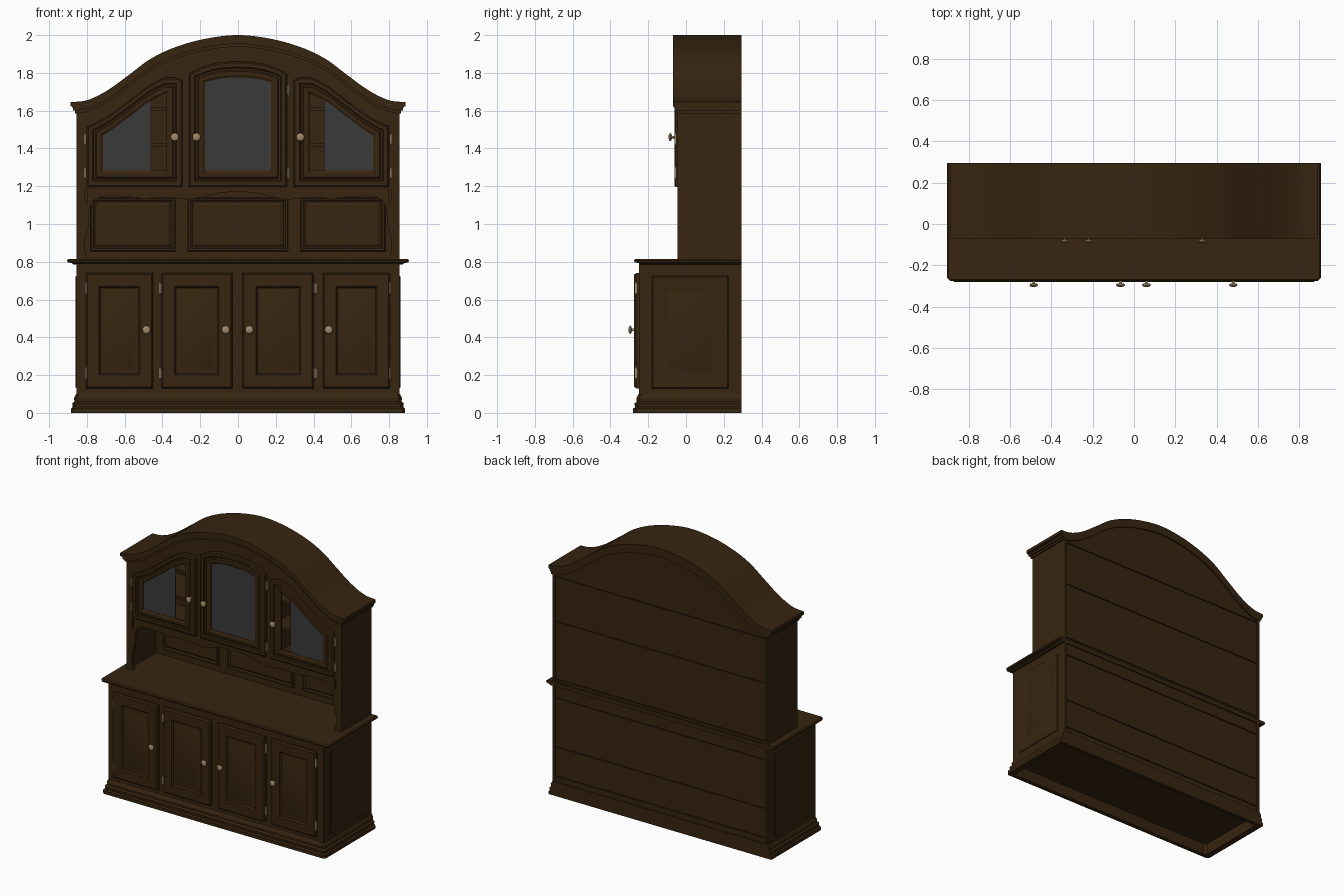
import bpy, bmesh, math
from mathutils import Vector

cube = bpy.data.objects.get("Cube")
if cube:
    bpy.data.objects.remove(cube)

def material(name, color, rough=0.6):
    m = bpy.data.materials.new(name)
    m.use_nodes = True
    m.diffuse_color = (*color, 1)
    bsdf = m.node_tree.nodes["Principled BSDF"]
    bsdf.inputs["Base Color"].default_value = (*color, 1)
    bsdf.inputs["Roughness"].default_value = rough
    return m

WOOD = material("dark wood", (0.038, 0.018, 0.005))
GLASS = material("grey glass", (0.042, 0.042, 0.042))
BRASS = material("aged brass", (0.36, 0.25, 0.14))
parts = []

def finish(name, bm, mat):
    bmesh.ops.recalc_face_normals(bm, faces=bm.faces)
    mesh = bpy.data.meshes.new(name)
    bm.to_mesh(mesh)
    bm.free()
    mesh.materials.append(mat)
    obj = bpy.data.objects.new(name, mesh)
    bpy.context.collection.objects.link(obj)
    parts.append(obj)

def loft(name, loops, mat=WOOD, ring=False):
    """Bridge closed loops in order; cap the ends, or join last to first."""
    bm = bmesh.new()
    rows = [[bm.verts.new(p) for p in loop] for loop in loops]
    n = len(rows[0])
    pairs = list(zip(rows, rows[1:])) + ([(rows[-1], rows[0])] if ring else [])
    for a, b in pairs:
        for i in range(n):
            j = (i + 1) % n
            bm.faces.new((a[i], a[j], b[j], b[i]))
    if not ring:
        bm.faces.new(rows[0])
        bm.faces.new(rows[-1])
    finish(name, bm, mat)

def ribbon(name, low, high, y0, y1, mat=WOOD):
    """Slab between two edge lines of (x, z) points, thick from y0 to y1."""
    loops = [[(a[0], y0, a[1]), (a[0], y1, a[1]), (b[0], y1, b[1]), (b[0], y0, b[1])]
             for a, b in zip(low, high)]
    loft(name, loops, mat)

def box(name, x0, x1, y0, y1, z0, z1, mat=WOOD):
    ribbon(name, [(x0, z0), (x1, z0)], [(x0, z1), (x1, z1)], y0, y1, mat)

def strip(name, low, high, x0, x1, y0, y1, n=48, mat=WOOD):
    xs = [x0 + (x1 - x0) * i / n for i in range(n + 1)]
    ribbon(name, [(x, low(x)) for x in xs], [(x, high(x)) for x in xs], y0, y1, mat)

def spline(knots):
    """Smooth even function of x through the knots."""
    def slope(i):
        a, b = knots[max(i - 1, 0)], knots[min(i + 1, len(knots) - 1)]
        return 0 if i == 0 else (b[1] - a[1]) / (b[0] - a[0])
    def f(x):
        x = min(abs(x), knots[-1][0])
        i = max(k for k in range(len(knots) - 1) if knots[k][0] <= x)
        (xa, za), (xb, zb) = knots[i], knots[i + 1]
        h = xb - xa
        t = (x - xa) / h
        return (za * (1 + 2 * t) * (1 - t) ** 2 + zb * t * t * (3 - 2 * t)
                + h * t * (1 - t) * (slope(i) * (1 - t) - slope(i + 1) * t))
    return f

def panel(name, u0, u1, v0, top, steps, place, n=1, ring=False):
    """Moulded panel: each step is (inset, depth) from the outline."""
    loops = []
    for inset, depth in steps:
        a, b = u0 + inset, u1 - inset
        us = [b + (a - b) * i / n for i in range(n + 1)]
        pts = [(a, v0 + inset), (b, v0 + inset)] + [(u, top(u) - inset) for u in us]
        loops.append([place(u, v, depth) for u, v in pts])
    loft(name, loops, ring=ring)

def turned(name, base, axis, profile, n=12):
    """Round part from (radius, distance) pairs along an axis."""
    q = Vector(axis).to_track_quat('Z', 'Y')
    loft(name, [[Vector(base) + q @ Vector((r * math.cos(math.tau * i / n),
         r * math.sin(math.tau * i / n), d)) for i in range(n)] for r, d in profile], BRASS)

def knob(name, x, y, z):
    turned(name, (x, y, z), (0, -1, 0), [(.011, 0), (.007, .004), (.006, .014),
           (.017, .017), (.022, .023), (.017, .029), (.008, .032)])

def hinge(name, x, y, z):
    turned(name, (x, y, z - .035), (0, 0, 1), [(.002, 0), (.006, .006), (.006, .064), (.002, .07)], 8)
    box(name + "_leaf", x - .009, x + .009, y, y + .006, z - .024, z + .024, BRASS)

BACK = .295
crown = spline([(0, 2), (.175, 1.98), (.335, 1.935), (.465, 1.873), (.57, 1.795),
                (.695, 1.705), (.8, 1.655), (.885, 1.645)])

# Plinth, hollow underneath, and the counter top
def footprint(w, front, z, c=.015):
    return [(-w, BACK, z), (-w, front + c, z), (-w + c, front, z),
            (w - c, front, z), (w, front + c, z), (w, BACK, z)]

def inner(z):
    return [(x * .95, min(y, .27) + .03 * (y < 0), z) for x, y, _ in footprint(.885, -.28, z)]

loft("plinth", [inner(.08), inner(0)] + [footprint(w, .605 - w, z) for w, z in
     [(.885, 0), (.885, .022), (.875, .03), (.878, .05), (.866, .06), (.868, .078), (.857, .1)]])
loft("counter_top", [footprint(w, .63 - w, z) for w, z in
     [(.872, .785), (.88, .793), (.902, .797), (.905, .808), (.898, .815)]])

# Lower cabinet
box("lower_carcass", -.84, .84, -.25, .265, .08, .79)
for s, side in ((1, "left"), (-1, "right")):
    box(side + "_lower_side", *sorted((s * .835, s * .855)), -.25, BACK, .08, .79)
    panel(side + "_side_panel", -.18, .225, .13, lambda u: .725,
          [(0, 0), (.005, .005), (.06, .005), (.07, .001), (.08, .001), (.095, .006)],
          lambda u, v, d, s=s: (s * (.855 + d), u, v))

def low_front(u, v, d):
    return (u, -.25 - d, v)

door_steps = [(0, 0), (0, .014), (.008, .024), (.07, .024), (.078, .013), (.088, .013), (.108, .022)]
for i, (x0, x1, kx, hx) in enumerate([(-.805, -.45, -.485, -.803), (-.405, -.03, -.065, -.413),
                                      (.025, .4, .06, .408), (.45, .805, .48, .803)]):
    panel(f"lower_door_{i + 1}", x0, x1, .13, lambda u: .74, door_steps, low_front)
    knob(f"lower_knob_{i + 1}", kx, -.272, .44)
    for z in (.21, .66):
        hinge(f"lower_hinge_{i + 1}", hx, -.265, z)

# Upper cabinet shell, shelves and dividers
for s, side in ((1, "left"), (-1, "right")):
    box(side + "_upper_side", *sorted((s * .835, s * .855)), -.045, BACK, .81, 1.6)
    box(side + "_divider", s * .285 - .01, s * .285 + .01, -.025, .27, 1.2, 1.9)
    box(side + "_inner_stile", s * .285 - .045, s * .285 + .045, -.045, -.025, 1.19, 1.9)
    box(side + "_outer_stile", *sorted((s * .78, s * .855)), -.045, -.025, 1.18, 1.6)
    zs = [.815 + .385 * i / 24 for i in range(25)]
    ribbon(side + "_wavy_bracket", [(s * .85, z) for z in zs],
           [(s * (.8 + .012 * math.sin((z - .815) * 22)), z) for z in zs], -.045, -.025)
for name, z in (("cabinet_floor", 1.2), ("lower_shelf", 1.42), ("upper_shelf", 1.61)):
    box(name, -.84, .84, -.02, .27, z - .01, z + .01)

# Scalloped apron and arched head of the face frame
apron = spline([(0, 1.17), (.1, 1.163), (.2, 1.14), (.27, 1.13), (.38, 1.142), (.5, 1.135),
                (.6, 1.145), (.72, 1.145), (.77, 1.12), (.8, 1.05)])
strip("apron", apron, lambda x: 1.205, -.8, .8, -.045, -.025)
strip("arched_head", lambda x: crown(x) - .215, lambda x: crown(x) - .04, -.855, .855, -.045, -.025)

# Cornice in stepped bands that follow the arch
for i, (w, front, a, b) in enumerate([(.887, -.07, 0, .022), (.88, -.066, .022, .03),
                                      (.874, -.061, .03, .046), (.864, -.053, .046, .062)]):
    strip(f"cornice_band_{i + 1}", lambda x: crown(x) - b, lambda x: crown(x) - a,
          -w, w, front, BACK, 72)

# Back sheet and planks
strip("back_sheet", lambda x: .08, lambda x: crown(x) - .05, -.84, .84, .262, .274)
seams = [.08, .14, .35, .7, .835, 1.25, 1.57]
for i, (a, b) in enumerate(zip(seams, seams[1:])):
    box(f"back_plank_{i + 1}", -.838, .838, .27, .286, a + .003, b - .003)
strip("back_arch_plank", lambda x: 1.573, lambda x: crown(x) - .05, -.838, .838, .27, .286)

# Raised panels at the back of the open niche
for i, (x0, x1) in enumerate([(-.78, -.33), (-.265, .265), (.33, .78)]):
    panel(f"niche_panel_{i + 1}", x0, x1, .855, lambda u: 1.14,
          [(0, 0), (.004, .01), (.014, .01), (.024, .003), (.04, .012)],
          lambda u, v, d: (u, .262 - d, v))

# Glazed upper doors
def side_top(x):
    return min(crown(x) - .138, 1.775 - .8 * max(0, .33 - abs(x)) ** 1.2)

def centre_top(x):
    return 1.86 - .065 * (abs(x) / .26) ** 2.4

def up_front(u, v, d):
    return (u, -.045 - d, v)

frame_steps = [(0, 0), (0, .01), (.008, .017), (.03, .017), (.035, .011), (.045, .011),
               (.052, .017), (.072, .017), (.085, .01), (.085, 0)]
for name, x0, x1, top in (("right", -.8, -.295, side_top), ("centre", -.26, .26, centre_top),
                          ("left", .295, .8, side_top)):
    panel(name + "_glazed_door", x0, x1, 1.197, top, frame_steps, up_front, 28, True)
for name, x0, x1, top in (("right", -.72, -.46, side_top), ("centre", -.18, .18, centre_top),
                          ("left", .455, .72, side_top)):
    strip(name + "_glass", lambda x: 1.275, lambda x: top(x) - .078, x0, x1, -.052, -.047, 20, GLASS)
for i, x in enumerate((-.335, -.22, .33)):
    knob(f"upper_knob_{i + 1}", x, -.06, 1.46)
for x, z in ((-.81, 1.27), (-.81, 1.45), (.81, 1.27), (.81, 1.45), (.268, 1.27), (.268, 1.71)):
    hinge("upper_hinge", x, -.056, z)

# Smooth curves, crisp edges
bpy.ops.object.select_all(action='DESELECT')
for obj in parts:
    obj.select_set(True)
bpy.context.view_layer.objects.active = parts[0]
bpy.ops.object.shade_smooth_by_angle(angle=math.radians(25))
